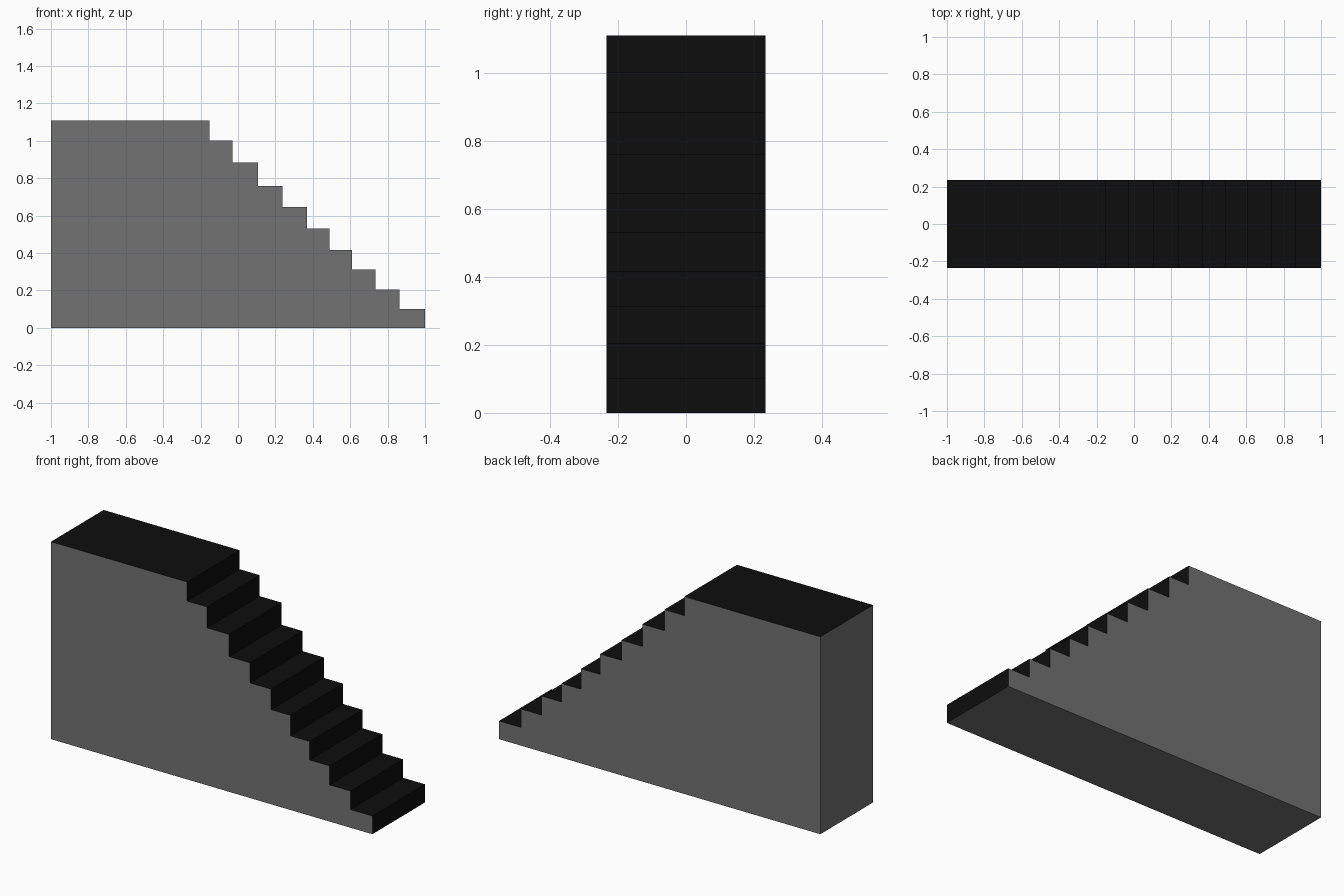
import bpy, bmesh

if "Cube" in bpy.data.objects:
    bpy.data.objects.remove(bpy.data.objects["Cube"])

HALF_WIDTH = 0.234
# (right edge x, tread height z) from the top landing down to the lowest step
STEPS = [(-0.153, 1.11), (-0.029, 1.003), (0.108, 0.885), (0.238, 0.76),
         (0.370, 0.647), (0.489, 0.532), (0.610, 0.417), (0.734, 0.313),
         (0.864, 0.206), (1.0, 0.102)]


def material(name, rgb):
    m = bpy.data.materials.new(name)
    m.diffuse_color = (*rgb, 1.0)
    m.use_nodes = True
    m.node_tree.nodes["Principled BSDF"].inputs["Base Color"].default_value = m.diffuse_color
    return m


# Side profile of the staircase, walked from the back bottom corner
profile = [(-1.0, 0.0), (-1.0, STEPS[0][1])]
for i, (x, z) in enumerate(STEPS):
    next_z = STEPS[i + 1][1] if i + 1 < len(STEPS) else 0.0
    profile += [(x, z), (x, next_z)]

# Extrude the profile across the width
bm = bmesh.new()
face = bm.faces.new([bm.verts.new((x, -HALF_WIDTH, z)) for x, z in profile])
ext = bmesh.ops.extrude_face_region(bm, geom=[face], use_keep_orig=True)
moved = [v for v in ext["geom"] if isinstance(v, bmesh.types.BMVert)]
bmesh.ops.translate(bm, verts=moved, vec=(0, 2 * HALF_WIDTH, 0))
bmesh.ops.recalc_face_normals(bm, faces=bm.faces[:])

# Treads, risers and landing are black; walls and underside are grey
for f in bm.faces:
    f.material_index = 1 if f.normal.z > 0.5 or f.normal.x > 0.5 else 0

mesh = bpy.data.meshes.new("staircase")
bm.to_mesh(mesh)
bm.free()
mesh.materials.append(material("grey wall", (0.17, 0.17, 0.17)))
mesh.materials.append(material("black tread", (0.004, 0.004, 0.004)))
bpy.context.collection.objects.link(bpy.data.objects.new("staircase", mesh))
